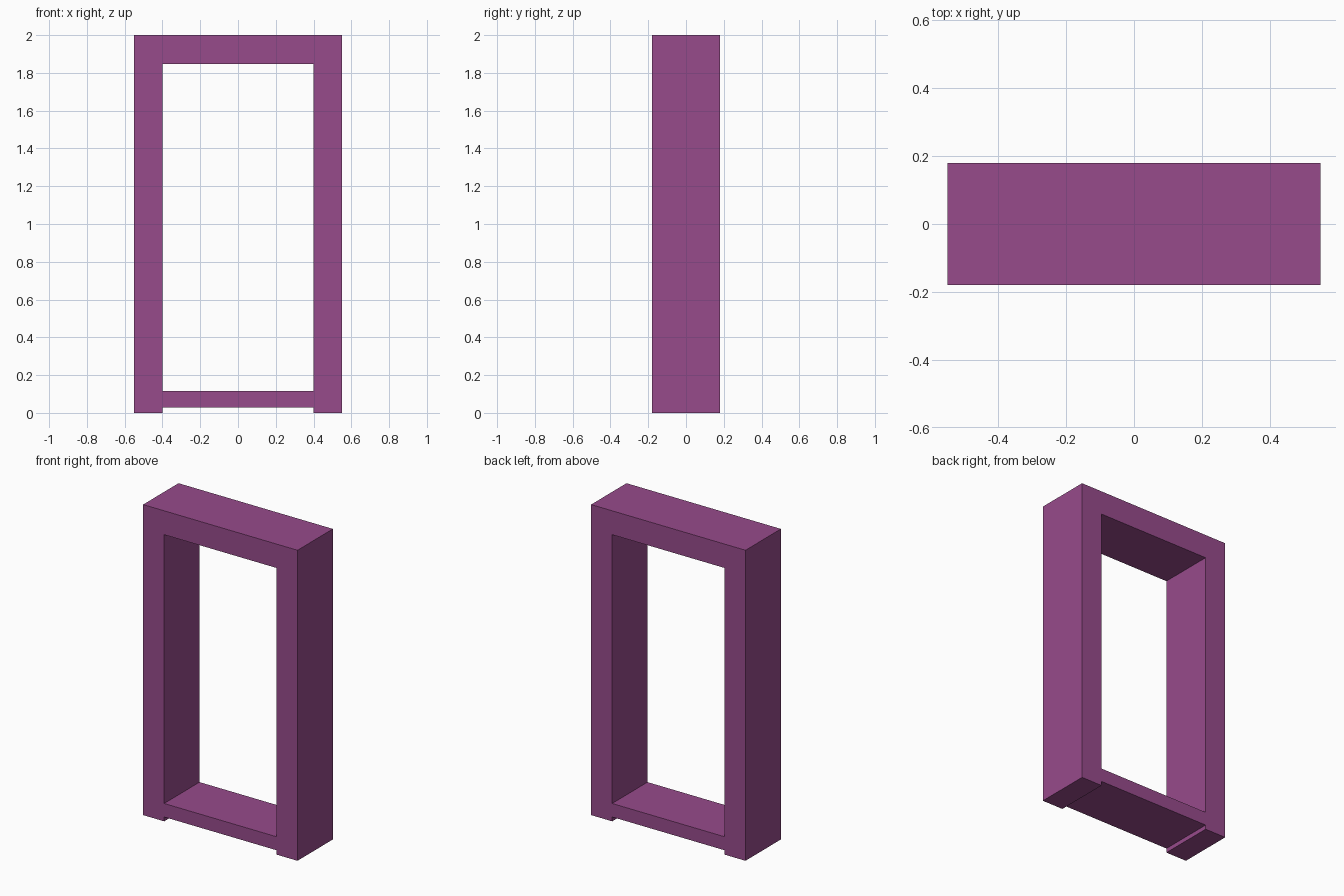
import bpy
import bmesh
from mathutils import Matrix, Vector

cube = bpy.data.objects.get("Cube")
if cube:
    bpy.data.objects.remove(cube, do_unlink=True)

# Frame dimensions
HALF_WIDTH, HALF_OPENING, DEPTH, HEIGHT = 0.55, 0.4, 0.36, 2.0
LINTEL_BOTTOM, SILL_TOP, SILL_BOTTOM = 1.846, 0.115, 0.028

# Purple paint
purple = bpy.data.materials.new("purple")
purple.use_nodes = True
colour = (0.31, 0.07, 0.26, 1)
purple.diffuse_color = colour
purple.node_tree.nodes["Principled BSDF"].inputs["Base Color"].default_value = colour


def box(name, x0, x1, z0, z1):
    """Full-depth beam between two x and two z limits."""
    size = Vector((x1 - x0, DEPTH, z1 - z0))
    centre = Vector(((x0 + x1) / 2, 0, (z0 + z1) / 2))
    bm = bmesh.new()
    bmesh.ops.create_cube(bm, size=1, matrix=Matrix.Translation(centre) @ Matrix.Diagonal(size.to_4d()))
    mesh = bpy.data.meshes.new(name)
    bm.to_mesh(mesh)
    bm.free()
    mesh.materials.append(purple)
    obj = bpy.data.objects.new(name, mesh)
    bpy.context.collection.objects.link(obj)
    return obj


# Side posts
box("left_jamb", HALF_OPENING, HALF_WIDTH, 0, HEIGHT)
box("right_jamb", -HALF_WIDTH, -HALF_OPENING, 0, HEIGHT)

# Cross pieces, with the sill raised off the ground
box("lintel", -HALF_OPENING, HALF_OPENING, LINTEL_BOTTOM, HEIGHT)
box("sill", -HALF_OPENING, HALF_OPENING, SILL_BOTTOM, SILL_TOP)
